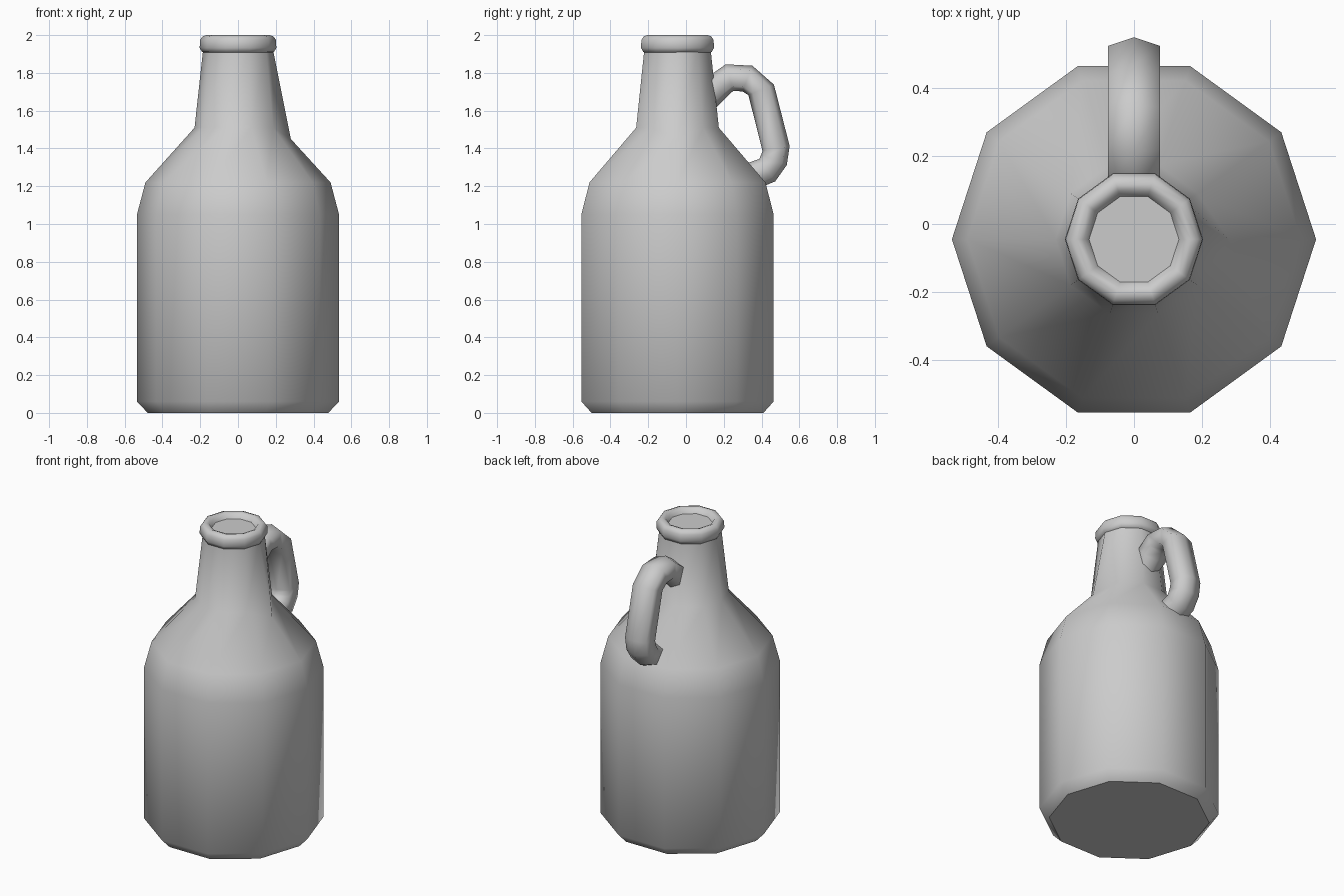
import bpy, bmesh
from math import cos, sin, pi
from mathutils import Vector

if "Cube" in bpy.data.objects:
    bpy.data.objects.remove(bpy.data.objects["Cube"])


def loft(name, rings, flat_caps=True):
    """Skin a list of equal-length vertex rings, capping both ends."""
    bm = bmesh.new()
    loops = [[bm.verts.new(p) for p in ring] for ring in rings]
    n = len(loops[0])
    for a, b in zip(loops, loops[1:]):
        for i in range(n):
            j = (i + 1) % n
            bm.faces.new((a[i], a[j], b[j], b[i])).smooth = True
    for loop in (loops[0], loops[-1]):
        bm.faces.new(loop).smooth = not flat_caps
    bmesh.ops.recalc_face_normals(bm, faces=bm.faces[:])
    mesh = bpy.data.meshes.new(name)
    bm.to_mesh(mesh)
    bm.free()
    obj = bpy.data.objects.new(name, mesh)
    bpy.context.collection.objects.link(obj)
    return obj


def decagon(r, z):
    return [Vector((r * cos(i * pi / 5), -0.045 + r * sin(i * pi / 5), z)) for i in range(10)]


# Jug body: base chamfer, straight wall, shoulder, tapered neck
body = [(0.478, 0), (0.535, 0.06), (0.535, 1.05), (0.49, 1.22), (0.23, 1.51), (0.184, 1.93)]
rings = [decagon(r, z) for r, z in body]
rings[4][0] = Vector((0.28, -0.045, 1.45))  # dented neck corner on the right
loft("jug_body", rings)

# Rounded lip with the closed mouth
lip = [(0.18, 1.908), (0.19, 1.91), (0.203, 1.932), (0.201, 1.975), (0.188, 1.993),
       (0.168, 2.0), (0.148, 1.993), (0.132, 1.965)]
loft("lip_and_mouth", [decagon(r, z) for r, z in lip])

# Handle: hexagonal tube swept along a path in the YZ plane
path = [(0.11, 1.67), (0.165, 1.725), (0.23, 1.775), (0.325, 1.77), (0.398, 1.71),
        (0.477, 1.40), (0.466, 1.34), (0.43, 1.285), (0.34, 1.25)]
pts = [Vector((0, y, z)) for y, z in path]
section = [(0, 0.073), (0.077, 0.047), (0.077, -0.047), (0, -0.073), (-0.077, -0.047), (-0.077, 0.047)]
handle = []
for i, p in enumerate(pts):
    d = (pts[min(i + 1, len(pts) - 1)] - pts[max(i - 1, 0)]).normalized()
    side = Vector((0, -d.z, d.y))
    w = 0.78 if i == 0 else 1.0
    handle.append([p + Vector((u * w, 0, 0)) + side * v for u, v in section])
loft("handle", handle)
